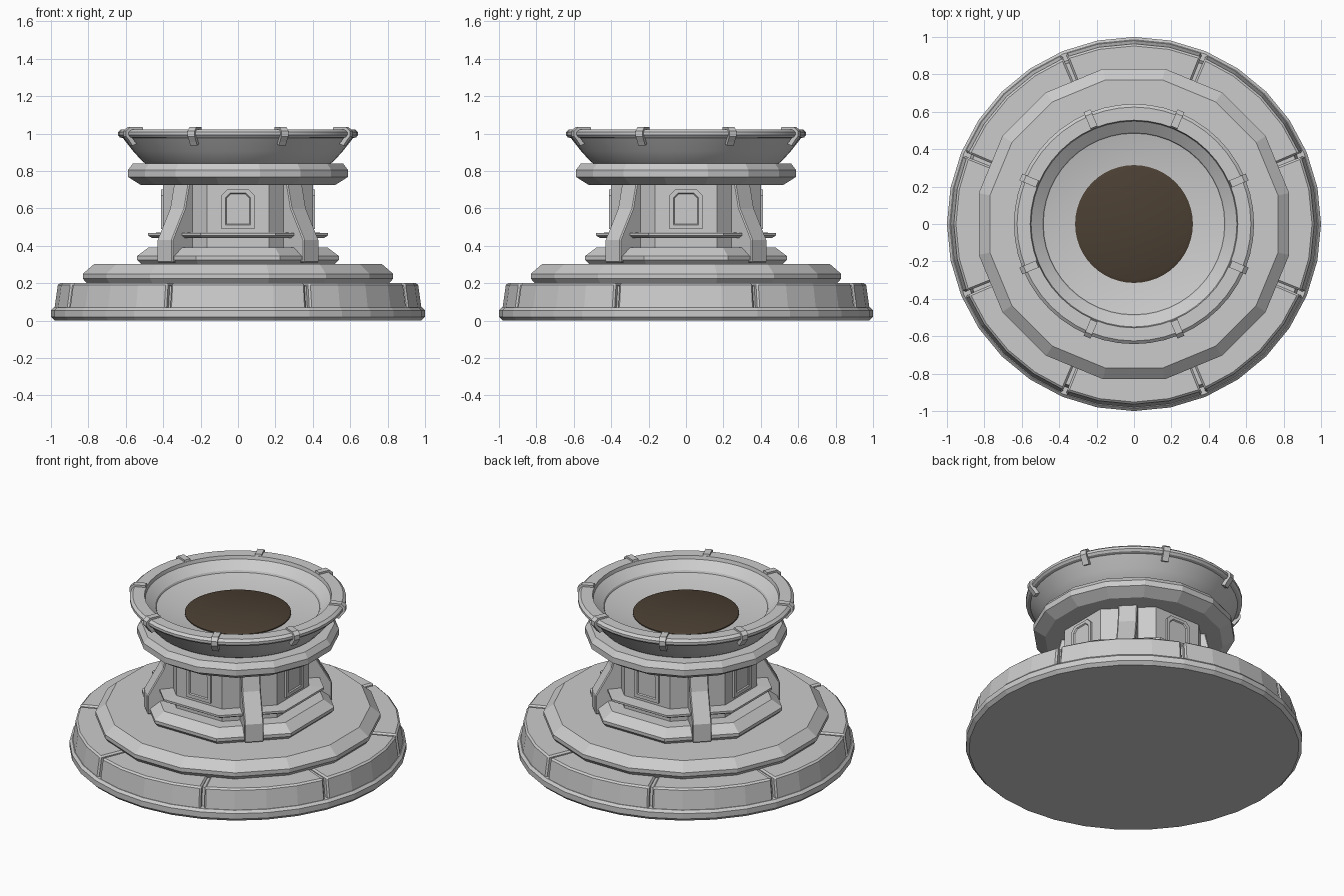
import bpy, bmesh
from math import sin, cos, pi, radians
from mathutils import Matrix

if "Cube" in bpy.data.objects:
    bpy.data.objects.remove(bpy.data.objects["Cube"])


def finish(name, bm, bevel=0.0, smooth=None):
    bmesh.ops.recalc_face_normals(bm, faces=bm.faces)
    mesh = bpy.data.meshes.new(name)
    bm.to_mesh(mesh)
    bm.free()
    ob = bpy.data.objects.new(name, mesh)
    bpy.context.collection.objects.link(ob)
    if bevel:
        m = ob.modifiers.new("bevel", 'BEVEL')
        m.width, m.segments, m.limit_method = bevel, 1, 'ANGLE'
    if smooth:
        bpy.ops.object.select_all(action='DESELECT')
        bpy.context.view_layer.objects.active = ob
        ob.select_set(True)
        bpy.ops.object.shade_smooth_by_angle(angle=radians(smooth))
    return ob


def sweep(bm, profile, angles, closed, loop):
    """Turn an (r, z) profile through the given angles."""
    rings = [[bm.verts.new((r * cos(a), r * sin(a), z)) for r, z in profile] for a in angles]
    n, k = len(rings), len(profile)
    for i in range(n if closed else n - 1):
        A, B = rings[i], rings[(i + 1) % n]
        for j in range(k if loop else k - 1):
            bm.faces.new((A[j], B[j], B[(j + 1) % k], A[(j + 1) % k]))
    return rings


def lathe(name, profile, n, flat=False, loop=False, smooth=None):
    """flat: radii are measured to the middle of the sides, with a side facing front."""
    bm = bmesh.new()
    s, off = (1 / cos(pi / n), pi / n) if flat else (1, 0)
    rings = sweep(bm, [(r * s, z) for r, z in profile],
                  [off + 2 * pi * i / n for i in range(n)], True, loop)
    if not loop:
        bm.faces.new([r[0] for r in rings])
        bm.faces.new([r[-1] for r in rings])
    return finish(name, bm, smooth=smooth)


def prism(name, pts, depth, place, bevel):
    """Extrude a 2D (u, z) outline by depth along local y, then place it."""
    bm = bmesh.new()
    f = bm.faces.new([bm.verts.new((u, -depth / 2, z)) for u, z in pts])
    e = bmesh.ops.extrude_face_region(bm, geom=[f])
    bmesh.ops.translate(bm, vec=(0, depth, 0),
                        verts=[v for v in e['geom'] if isinstance(v, bmesh.types.BMVert)])
    bm.transform(place)
    return finish(name, bm, bevel)


def turn(deg):
    return Matrix.Rotation(radians(deg), 4, 'Z')


# Ground ring and core under the paving blocks
lathe("base_ring", [(0.98, 0), (1.0, 0.02), (1.0, 0.055), (0.985, 0.07), (0.945, 0.07),
                    (0.93, 0.185), (0.7, 0.185)], 32)

# Eight curved stone blocks around the base
block = [(0.7, 0.06), (0.982, 0.06), (0.962, 0.2), (0.7, 0.2)]
for k in range(8):
    bm = bmesh.new()
    mid, gap = k * pi / 4, 0.011
    angles = [mid + i * pi / 16 for i in (-2, -1, 0, 1, 2)]
    angles[0] += gap
    angles[-1] -= gap
    rings = sweep(bm, block, angles, False, True)
    bm.faces.new(rings[0])
    bm.faces.new(rings[-1])
    finish(f"base_block_{k + 1}", bm, bevel=0.01)

# Sixteen-sided step
lathe("step", [(0.80, 0.19), (0.83, 0.225), (0.83, 0.25), (0.77, 0.302)], 16, flat=True)

# Octagonal foot, column and collar
lathe("column_foot", [(0.51, 0.295), (0.54, 0.325), (0.54, 0.345), (0.48, 0.39)], 8, flat=True)
column = lathe("column", [(0.40, 0.38), (0.40, 0.74)], 8, flat=True)
lathe("column_collar", [(0.38, 0.442), (0.46, 0.442), (0.482, 0.455), (0.482, 0.468),
                        (0.38, 0.472)], 8, flat=True, loop=True)

# Four buttresses on the diagonals
buttress = [(0.36, 0.31), (0.556, 0.31), (0.556, 0.43), (0.46, 0.60), (0.43, 0.73), (0.36, 0.73)]
for k in range(4):
    prism(f"buttress_{k + 1}", buttress, 0.115, turn(45 + 90 * k), 0.006)


# Four framed panels with clipped upper corners
def plaque(w, z0, z1, c):
    return [(-w, z0), (w, z0), (w, z1 - c), (w - c, z1), (-w + c, z1), (-w, z1 - c)]


for k in range(4):
    bm = bmesh.new()
    outlines = [(plaque(0.088, 0.49, 0.70, 0.03), -0.39), (plaque(0.088, 0.49, 0.70, 0.03), -0.412),
                (plaque(0.066, 0.512, 0.682, 0.024), -0.412),
                (plaque(0.061, 0.517, 0.677, 0.022), -0.405)]
    loops = [[bm.verts.new((x, y, z)) for x, z in pts] for pts, y in outlines]
    for A, B in zip(loops, loops[1:]):
        for j in range(6):
            bm.faces.new((A[j], A[(j + 1) % 6], B[(j + 1) % 6], B[j]))
    bm.faces.new(loops[0])
    bm.faces.new(loops[-1])
    bm.transform(turn(90 * k))
    finish(f"panel_{k + 1}", bm)

# Sixteen-sided capital
lathe("capital", [(0.52, 0.725), (0.588, 0.768), (0.588, 0.805), (0.562, 0.84)], 16, flat=True)

# Round bowl with rolled rim and hollow inside
lathe("bowl", [(0.48, 0.83), (0.51, 0.85), (0.56, 0.905), (0.615, 0.975), (0.632, 0.98),
               (0.642, 0.992), (0.642, 1.008), (0.625, 1.022), (0.555, 1.022), (0.55, 1.0),
               (0.49, 0.955), (0.485, 0.943), (0.30, 0.90)], 48, smooth=30)

# Eight clasps hooked over the rim
clasp = [(0.555, 1.01), (0.56, 1.034), (0.632, 1.034), (0.655, 1.014), (0.655, 0.985),
         (0.632, 0.955), (0.618, 0.935), (0.595, 0.945), (0.63, 0.99), (0.62, 1.01)]
for k in range(8):
    prism(f"rim_clasp_{k + 1}", clasp, 0.04, turn(22.5 + 45 * k), 0)

# Brown bed in the bowl
bed = lathe("bowl_bed", [(0.315, 0.895), (0.315, 0.91), (0.298, 0.917)], 48, smooth=30)
brown = bpy.data.materials.new("brown_bed")
brown.diffuse_color = (0.07, 0.05, 0.033, 1)
brown.use_nodes = True
brown.node_tree.nodes["Principled BSDF"].inputs["Base Color"].default_value = brown.diffuse_color
bed.data.materials.append(brown)
